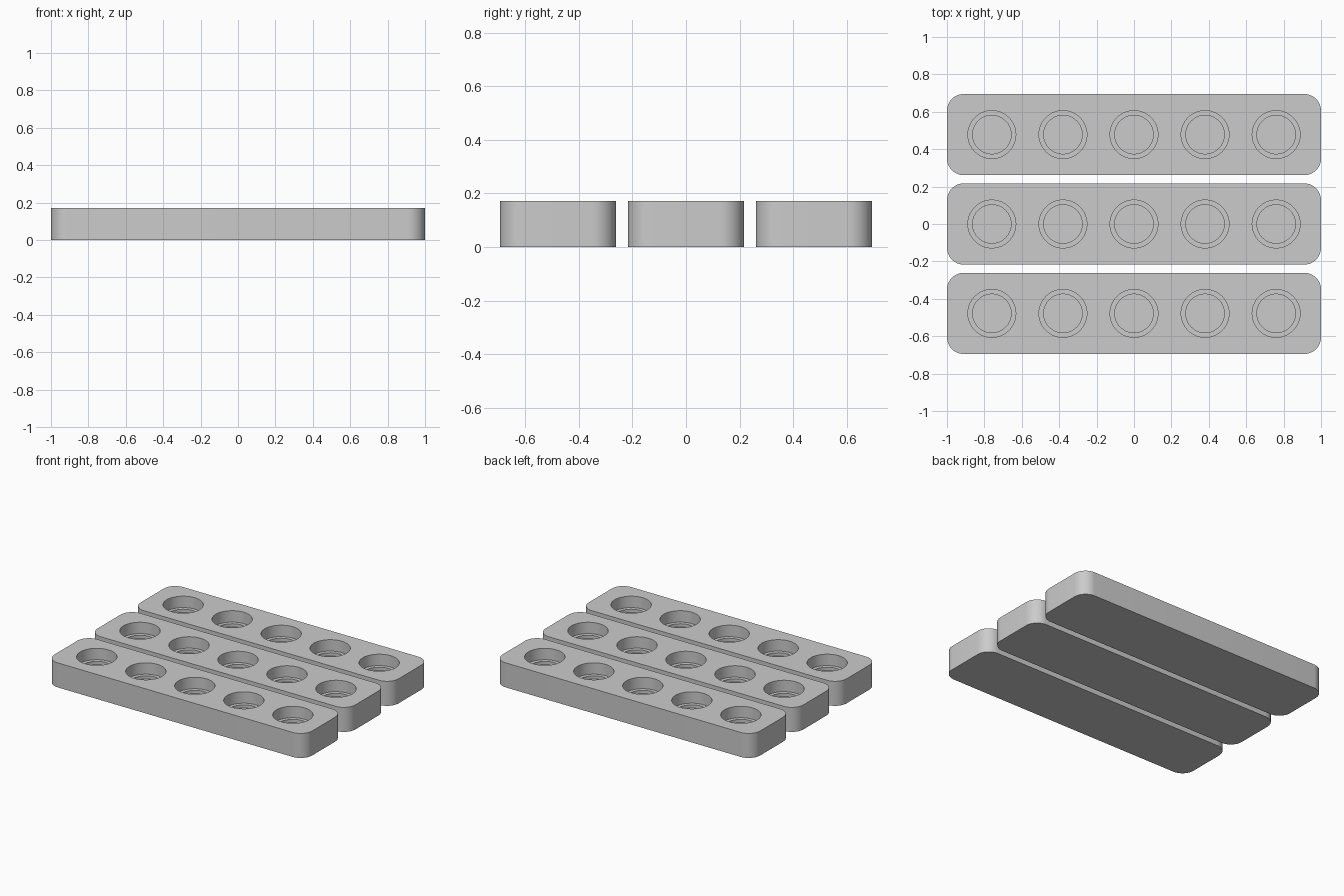
import bpy, bmesh, math

if "Cube" in bpy.data.objects:
    bpy.data.objects.remove(bpy.data.objects["Cube"], do_unlink=True)

HALF_LENGTH, HALF_WIDTH, HEIGHT = 1.0, 0.217, 0.172
CORNER, CORNER_STEPS = 0.09, 12
BAR_PITCH, HOLE_PITCH = 0.478, 0.38
HOLE_R, SEAT_R, HOLE_SIDES = 0.128, 0.103, 64
LEDGE_Z, FLOOR_Z = 0.092, 0.07

grey = bpy.data.materials.new("light grey")
grey.use_nodes = True
colour = (0.6, 0.6, 0.6, 1)
grey.diffuse_color = colour
grey.node_tree.nodes["Principled BSDF"].inputs["Base Color"].default_value = colour


def rounded_outline():
    points = []
    for corner, (sx, sy) in enumerate([(1, 1), (-1, 1), (-1, -1), (1, -1)]):
        cx, cy = sx * (HALF_LENGTH - CORNER), sy * (HALF_WIDTH - CORNER)
        for i in range(CORNER_STEPS + 1):
            a = (corner + i / CORNER_STEPS) * math.pi / 2
            points.append((cx + CORNER * math.cos(a), cy + CORNER * math.sin(a)))
    return points


def circle(cx, radius):
    angles = [math.tau * i / HOLE_SIDES for i in range(HOLE_SIDES)]
    return [(cx + radius * math.cos(a), radius * math.sin(a)) for a in angles]


def add_loop(bm, points, z):
    return [bm.verts.new((x, y, z)) for x, y in points]


def bridge(bm, a, b):
    for i in range(len(a)):
        j = (i + 1) % len(a)
        bm.faces.new((a[i], a[j], b[j], b[i]))


def loop_edges(bm, verts):
    return [bm.edges.get((verts[i - 1], verts[i])) for i in range(len(verts))]


# Bar body: base and rounded side walls
bm = bmesh.new()
outline = rounded_outline()
base = add_loop(bm, outline, 0)
rim = add_loop(bm, outline, HEIGHT)
bridge(bm, base, rim)
bm.faces.new(base[::-1])
top_edges = loop_edges(bm, rim)

# Stepped round sockets
for n in range(-2, 3):
    x = n * HOLE_PITCH
    mouth = add_loop(bm, circle(x, HOLE_R), HEIGHT)
    ledge = add_loop(bm, circle(x, HOLE_R), LEDGE_Z)
    seat = add_loop(bm, circle(x, SEAT_R), LEDGE_Z)
    floor = add_loop(bm, circle(x, SEAT_R), FLOOR_Z)
    for a, b in ((mouth, ledge), (ledge, seat), (seat, floor)):
        bridge(bm, a, b)
    bm.faces.new(floor)
    top_edges += loop_edges(bm, mouth)

# Top face around the socket mouths
bmesh.ops.triangle_fill(bm, edges=top_edges, use_beauty=True, normal=(0, 0, 1))
bmesh.ops.recalc_face_normals(bm, faces=bm.faces[:])
mesh = bpy.data.meshes.new("socket_bar")
bm.to_mesh(mesh)
bm.free()
mesh.materials.append(grey)

# Three identical bars side by side
for name, row in (("middle_bar", 0), ("front_bar", -1), ("back_bar", 1)):
    bar = bpy.data.objects.new(name, mesh)
    bar.location.y = row * BAR_PITCH
    bpy.context.collection.objects.link(bar)
    if row == 0:
        bpy.ops.object.select_all(action='DESELECT')
        bar.select_set(True)
        bpy.context.view_layer.objects.active = bar
        bpy.ops.object.shade_smooth_by_angle(angle=math.radians(30))
